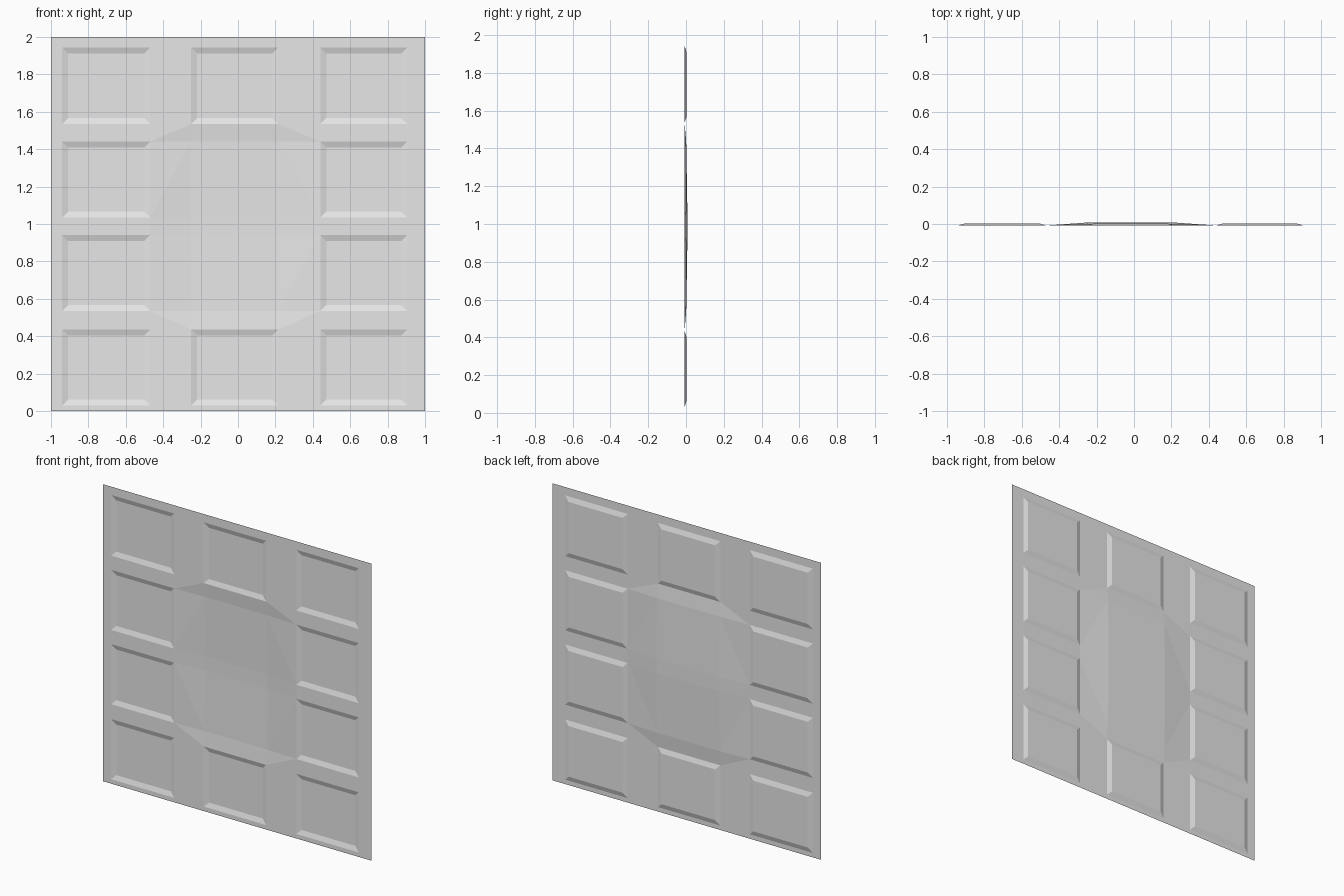
import bpy
import bmesh

cube = bpy.data.objects.get("Cube")
if cube:
    bpy.data.objects.remove(cube, do_unlink=True)

# Single plain grey material
grey = bpy.data.materials.new("light_grey")
grey.use_nodes = True
colour = (0.8, 0.8, 0.8, 1)
grey.diffuse_color = colour
grey.node_tree.nodes["Principled BSDF"].inputs["Base Color"].default_value = colour

# Grid lines: odd cells are panels, even cells are the rails between them
xs = [-1, -0.94, -0.47, -0.25, 0.215, 0.44, 0.905, 1]
zs = [0, 0.03, 0.435, 0.535, 0.94, 1.035, 1.44, 1.535, 1.944, 2]
SHEET_Y = -0.008
PANEL_DEPTH = 0.01
BEVEL = 0.032
# Depth of the central dish at each grid row, along the middle column
dish = {3: 0.009, 4: 0.016, 5: 0.016, 6: 0.009}


def point_depth(col, row):
    return dish.get(row, 0) if col in (3, 4) else 0


bm = bmesh.new()
verts = {}
for c, x in enumerate(xs):
    for r, z in enumerate(zs):
        verts[c, r] = bm.verts.new((x, SHEET_Y + point_depth(c, r), z))

panels = []
for c in range(len(xs) - 1):
    for r in range(len(zs) - 1):
        low_l, low_r = verts[c, r], verts[c + 1, r]
        top_r, top_l = verts[c + 1, r + 1], verts[c, r + 1]
        in_dish_side = c in (2, 4) and r in (2, 3, 5, 6)
        if in_dish_side:
            # Sloping dish sides are split so that the outline is faceted
            rising = (c == 2) == (r > 4)
            if rising:
                bm.faces.new((low_l, low_r, top_r))
                bm.faces.new((low_l, top_r, top_l))
            else:
                bm.faces.new((low_l, low_r, top_l))
                bm.faces.new((low_r, top_r, top_l))
            continue
        face = bm.faces.new((low_l, low_r, top_r, top_l))
        if c % 2 and r % 2 and not (c == 3 and r in (3, 5)):
            panels.append(face)

# Recessed panels with bevelled borders
bm.normal_update()
bmesh.ops.inset_individual(bm, faces=panels, thickness=BEVEL, use_even_offset=True)
for face in panels:
    for v in face.verts:
        v.co.y += PANEL_DEPTH
bm.normal_update()

mesh = bpy.data.meshes.new("panelled_sheet")
bm.to_mesh(mesh)
bm.free()
mesh.materials.append(grey)
sheet = bpy.data.objects.new("panelled_sheet", mesh)
bpy.context.collection.objects.link(sheet)
